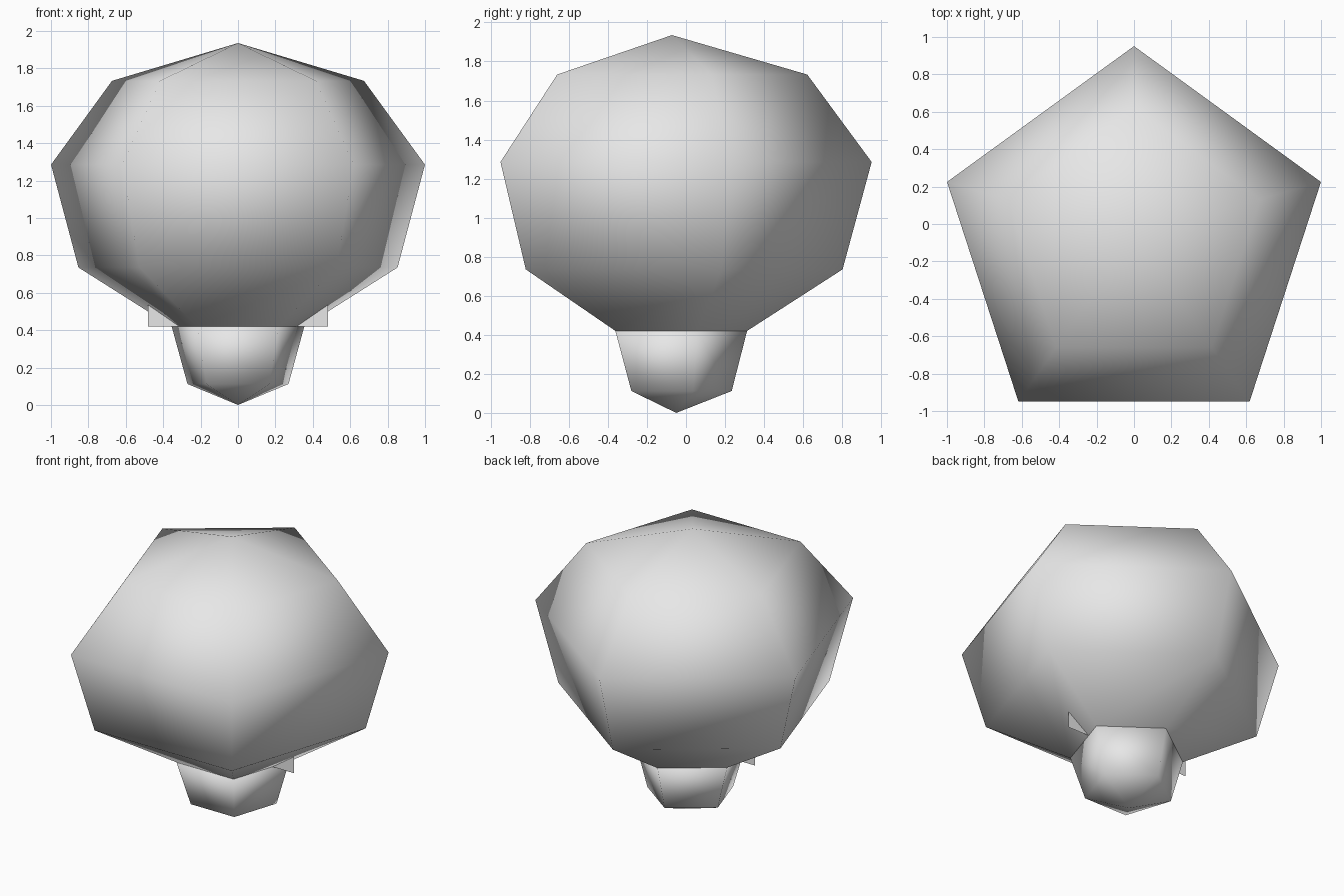
import bpy
import bmesh
from math import sin, cos, pi

cube = bpy.data.objects.get("Cube")
if cube:
    bpy.data.objects.remove(cube, do_unlink=True)

SIDES = 5

grey = bpy.data.materials.new("light_grey")
grey.use_nodes = True
grey.diffuse_color = (0.8, 0.8, 0.8, 1)
grey.node_tree.nodes["Principled BSDF"].inputs["Base Color"].default_value = (0.8, 0.8, 0.8, 1)


def finish(bm, name):
    """Turn a bmesh into a smooth grey object."""
    bmesh.ops.recalc_face_normals(bm, faces=bm.faces)
    for face in bm.faces:
        face.smooth = True
    mesh = bpy.data.meshes.new(name)
    bm.to_mesh(mesh)
    bm.free()
    mesh.materials.append(grey)
    obj = bpy.data.objects.new(name, mesh)
    bpy.context.collection.objects.link(obj)
    return obj


def pentagon_shell(name, rings, tip, lid=False):
    """Skin pentagon rings (radius, centre y, height), ending in a point."""
    bm = bmesh.new()
    loops = []
    for radius, cy, z in rings:
        angles = [pi / 2 + 2 * pi * i / SIDES for i in range(SIDES)]
        loops.append([bm.verts.new((radius * cos(a), cy + radius * sin(a), z)) for a in angles])
    for low, high in zip(loops, loops[1:]):
        for i in range(SIDES):
            j = (i + 1) % SIDES
            bm.faces.new((low[i], low[j], high[j], high[i]))
    point = bm.verts.new((0, *tip))
    for i in range(SIDES):
        bm.faces.new((loops[-1][i], loops[-1][(i + 1) % SIDES], point))
    if lid:
        bm.faces.new(loops[0])
    return finish(bm, name)


# Large upper envelope, open where it meets the basket
pentagon_shell("envelope", [
    (0.373, -0.06, 0.42),
    (0.897, -0.095, 0.735),
    (1.051, -0.10, 1.285),
    (0.708, -0.087, 1.733),
], tip=(-0.072, 1.935))

# Small closed basket under the envelope
pentagon_shell("basket", [
    (0.373, -0.06, 0.42),
    (0.284, -0.05, 0.112),
], tip=(-0.05, 0), lid=True)

# Thin upright panel whose lower corners show below the envelope
bm = bmesh.new()
bm.faces.new([bm.verts.new((x, -0.07, z))
              for x, z in ((-0.48, 0.42), (0.48, 0.42), (0.48, 0.58), (-0.48, 0.58))])
finish(bm, "cross_panel")
